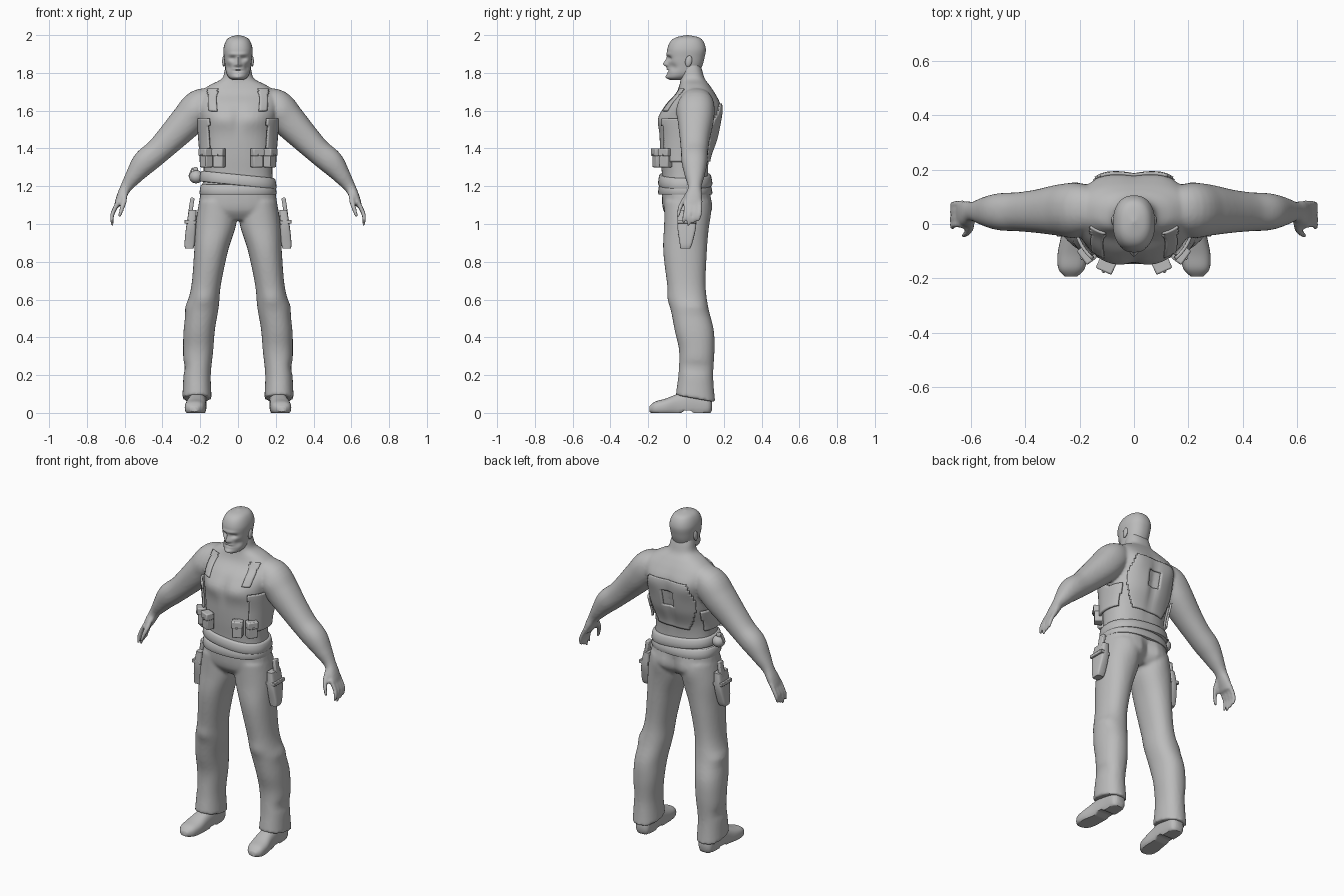
import bpy, bmesh, math
from mathutils import Vector, Matrix

cube = bpy.data.objects.get("Cube")
if cube:
    bpy.data.objects.remove(cube)

grey = bpy.data.materials.new("plain grey")
grey.use_nodes = True
grey.diffuse_color = (0.5, 0.5, 0.5, 1)
grey.node_tree.nodes["Principled BSDF"].inputs["Base Color"].default_value = (0.5, 0.5, 0.5, 1)

X, Y, Z = Vector((1, 0, 0)), Vector((0, 1, 0)), Vector((0, 0, 1))
SIDES = (1, -1)


def spline(rows, steps):
    """Smooth rows of numbers with a Catmull-Rom curve."""
    out = []
    for i in range(len(rows) - 1):
        p = [rows[max(0, min(len(rows) - 1, i + k))] for k in (-1, 0, 1, 2)]
        for j in range(steps):
            t = j / steps
            out.append([b + 0.5 * t * (c - a + t * (2*a - 5*b + 4*c - d + t * (3*(b - c) + d - a)))
                        for a, b, c, d in zip(*p)])
    return out + [list(rows[-1])]


def loft(bm, rows, up=Y, flat=False, power=2.2, sides=28, steps=5, grow=0):
    """Skin rings given as x, y, z, half width, half depth."""
    rows = spline(rows, steps)
    mids = [Vector(r[:3]) for r in rows]
    rings = []
    for i, r in enumerate(rows):
        run = mids[min(i + 1, len(mids) - 1)] - mids[max(i - 1, 0)]
        across = X if flat else up.cross(run).normalized()
        ring = []
        for k in range(sides):
            ang = math.tau * k / sides
            c, s = math.cos(ang), math.sin(ang)
            u = math.copysign(abs(c) ** (2 / power), c) * (max(r[3], 0.002) + grow)
            v = math.copysign(abs(s) ** (2 / power), s) * (max(r[4], 0.002) + grow)
            ring.append(bm.verts.new(mids[i] + across * u + up * v))
        rings.append(ring)
    for a, b in zip(rings, rings[1:]):
        for k in range(sides):
            n = (k + 1) % sides
            bm.faces.new((a[k], a[n], b[n], b[k]))
    bm.faces.new(rings[0])
    bm.faces.new(rings[-1])


def bump(bm, centre, radii, push, mirror=True):
    """Push the surface softly around a point."""
    for s in SIDES if mirror else (1,):
        c = Vector((centre[0] * s, centre[1], centre[2]))
        move = Vector((push[0] * s, push[1], push[2]))
        for v in bm.verts:
            d = sum(((v.co[k] - c[k]) / radii[k]) ** 2 for k in range(3))
            if d < 9:
                v.co += move * math.exp(-d)


def finish(name, bm, remesh=0, bevel=0, angle=40):
    bmesh.ops.recalc_face_normals(bm, faces=bm.faces)
    mesh = bpy.data.meshes.new(name)
    bm.to_mesh(mesh)
    bm.free()
    mesh.materials.append(grey)
    ob = bpy.data.objects.new(name, mesh)
    bpy.context.collection.objects.link(ob)
    for face in mesh.polygons:
        face.use_smooth = True
    if remesh:
        mod = ob.modifiers.new("fuse", "REMESH")
        mod.mode, mod.voxel_size, mod.use_smooth_shade = "VOXEL", remesh, True
        mod = ob.modifiers.new("soften", "SMOOTH")
        mod.factor, mod.iterations = 0.5, 6
    else:
        mesh.set_sharp_from_angle(angle=math.radians(angle))
    if bevel:
        mod = ob.modifiers.new("bevel", "BEVEL")
        mod.width, mod.segments = bevel, 2
    return ob


def box(name, loc, size, turn=0, lean=0, bevel=0.006):
    bm = bmesh.new()
    place = Matrix.Translation(loc) @ Matrix.Rotation(turn, 4, "Z") @ Matrix.Rotation(lean, 4, "Y")
    bmesh.ops.create_cube(bm, size=1, matrix=place @ Matrix.Diagonal((*size, 1)))
    return finish(name, bm, bevel=bevel, angle=30)


def blob(name, loc, size, lean=0):
    bm = bmesh.new()
    place = Matrix.Translation(loc) @ Matrix.Rotation(lean, 4, "X") @ Matrix.Diagonal((*size, 1))
    bmesh.ops.create_uvsphere(bm, u_segments=20, v_segments=12, radius=1, matrix=place)
    return finish(name, bm)


# Torso, shared by the body and the vest
def torso(bm, grow=0, steps=5, sides=40):
    loft(bm, [(0, 0, 1.16, .195, .13), (0, -.005, 1.25, .183, .122), (0, -.005, 1.35, .183, .13),
              (0, .01, 1.45, .19, .15), (0, .018, 1.55, .2, .16), (0, .036, 1.63, .215, .145),
              (0, .05, 1.69, .21, .105), (0, .045, 1.735, .15, .08), (0, .035, 1.77, .085, .064),
              (0, .028, 1.82, .07, .056), (0, .02, 1.86, .06, .05)],
         flat=True, power=2.4, grow=grow, steps=steps, sides=sides)
    bump(bm, (.09, -.14, 1.56), (.08, .1, .05), (0, -.014, 0))
    bump(bm, (0, -.15, 1.56), (.02, .1, .07), (0, .01, 0), False)
    bump(bm, (0, .18, 1.48), (.025, .1, .14), (0, -.014, 0), False)
    bump(bm, (.12, .17, 1.6), (.07, .1, .07), (0, .012, 0))


# Upper body with arms and hands
bm = bmesh.new()
torso(bm)
for s in SIDES:
    loft(bm, [(s * x, y, z, a, b) for x, y, z, a, b in (
        (.12, .055, 1.665, .06, .07), (.2, .055, 1.625, .09, .095), (.265, .052, 1.55, .09, .095),
        (.355, .047, 1.455, .077, .08), (.425, .045, 1.385, .068, .072), (.495, .045, 1.325, .066, .068),
        (.55, .046, 1.255, .047, .052), (.592, .046, 1.195, .031, .036), (.618, .04, 1.145, .025, .046),
        (.638, .036, 1.1, .018, .046))])
    for i in range(4):
        y = .075 - .026 * i
        tip = .99 + .012 * abs(i - 2)
        loft(bm, [(s * .632, y, 1.12, .013, .013), (s * .658, y, 1.07, .012, .012),
                  (s * .668, y - .006, 1.035, .011, .011), (s * .664, y - .012, tip, .008, .008)], sides=12)
    loft(bm, [(s * .6, .02, 1.17, .018, .018), (s * .603, -.015, 1.12, .015, .015),
              (s * .617, -.035, 1.075, .013, .012), (s * .628, -.042, 1.035, .008, .008)], sides=12)
bump(bm, (.22, -.03, 1.6), (.05, .06, .05), (0, -.01, 0))
finish("upper_body", bm, remesh=.008)

# Head with brow, eye sockets, nose, mouth and chin
bm = bmesh.new()
loft(bm, [(0, -.045, 1.762, .025, .035), (0, -.035, 1.775, .048, .06), (0, -.015, 1.8, .062, .082),
          (0, -.005, 1.84, .069, .092), (0, 0, 1.88, .074, .098), (0, .003, 1.925, .077, .102),
          (0, .005, 1.965, .066, .088), (0, .008, 1.988, .045, .06), (0, .008, 2, .004, .004)],
     flat=True, power=2.3, sides=64, steps=8)
bump(bm, (.03, -.1, 1.876), (.02, .04, .012), (0, .014, 0))
bump(bm, (.028, -.1, 1.899), (.03, .03, .009), (0, -.006, 0))
bump(bm, (0, -.1, 1.846), (.012, .04, .014), (0, -.022, 0), False)
bump(bm, (0, -.1, 1.868), (.009, .04, .018), (0, -.012, 0), False)
bump(bm, (.014, -.1, 1.842), (.008, .04, .008), (0, -.007, 0))
bump(bm, (0, -.1, 1.812), (.025, .04, .004), (0, .007, 0), False)
bump(bm, (0, -.1, 1.82), (.022, .04, .005), (0, -.006, 0), False)
bump(bm, (0, -.09, 1.778), (.025, .04, .014), (0, -.013, 0), False)
bump(bm, (.05, -.07, 1.83), (.02, .03, .02), (-.005, .008, 0))
finish("head", bm, angle=60)
for s in SIDES:
    blob("ear", (s * .075, .014, 1.862), (.009, .018, .03), lean=-.2)

# Trousers
bm = bmesh.new()
loft(bm, [(0, 0, 1.22, .19, .125), (0, 0, 1.14, .203, .128), (0, .003, 1.07, .205, .122),
          (0, .003, 1.02, .16, .085)], flat=True, power=2.4)
for s in SIDES:
    loft(bm, [(s * x, y, z, a, b) for x, y, z, a, b in (
        (.108, 0, 1.12, .098, .115), (.117, .002, 1, .108, .118), (.142, -.005, .86, .09, .116),
        (.168, .002, .68, .078, .102), (.187, .018, .56, .085, .1), (.205, .043, .44, .083, .104),
        (.211, .057, .33, .08, .094), (.217, .052, .2, .073, .092), (.217, .05, .075, .078, .105))],
        flat=True)
bump(bm, (.09, .12, 1.08), (.07, .08, .07), (0, .018, 0))
bump(bm, (0, .13, 1.09), (.02, .08, .08), (0, -.02, 0), False)
bump(bm, (.18, -.09, .6), (.05, .05, .04), (0, -.01, 0))
bump(bm, (.25, .05, .56), (.04, .08, .03), (.012, 0, 0))
bump(bm, (.28, .05, .24), (.04, .08, .03), (-.01, 0, 0))
for v in bm.verts:
    if v.co.z < .3:
        v.co.z -= (v.co.y - .05) * .24 * (1 - v.co.z / .3)
finish("trousers", bm, remesh=.009)

# Shoes with flat soles and low heels
for s in SIDES:
    bm = bmesh.new()
    loft(bm, [(s * x, y, z, a, b) for x, y, z, a, b in (
        (.213, .137, .04, .025, .025), (.213, .115, .045, .045, .06), (.214, .04, .05, .048, .075),
        (.218, -.04, .04, .05, .062), (.225, -.11, .03, .056, .045), (.23, -.165, .025, .048, .034),
        (.232, -.194, .02, .022, .014))], up=Z, flat=True, power=2.5)
    for v in bm.verts:
        arch = .012 if -.02 < v.co.y < .03 else 0
        v.co.z = max(v.co.z, arch)
    finish("shoe", bm, angle=50)

# Vest panels and straps that follow the torso
bm = bmesh.new()
torso(bm, grow=.009, steps=10, sides=96)


def on_vest(c):
    x = abs(c.x)
    if c.y < .02:
        return (x > .15 and 1.33 < c.z < 1.56) or (.11 < x < .16 and 1.6 < c.z < 1.72)
    back = x < .1 + .06 * math.sin((c.z - 1.33) * 9) and 1.33 < c.z < 1.64
    return back and not (x < .035 and 1.47 < c.z < 1.57) or (x > .17 and 1.33 < c.z < 1.46)


off = [f for f in bm.faces if not on_vest(f.calc_center_median())]
bmesh.ops.delete(bm, geom=off, context="FACES")
vest = finish("vest", bm)
mod = vest.modifiers.new("thickness", "SOLIDIFY")
mod.thickness, mod.offset = .012, -1

# Belt and crossed sash
for name, low, high, tilt in (("belt", 1.155, 1.21, .0), ("sash", 1.205, 1.262, .1)):
    bm = bmesh.new()
    loft(bm, [(0, -.004, low, .197, .137), (0, -.004, low + .008, .204, .144),
              (0, -.005, high - .008, .198, .138), (0, -.005, high, .188, .128)],
         flat=True, power=2.4, sides=48, steps=2)
    for v in bm.verts:
        v.co.z -= v.co.x * tilt
    finish(name, bm)

# Pouches, holsters and sidearm grips
for s in SIDES:
    for x, y, turn in ((.1, -.147, .42), (.168, -.108, .95)):
        spin = Matrix.Rotation(s * turn, 3, "Z")
        at = Vector((s * x, y, 1.35))
        box("pouch", at, (.058, .046, .1), s * turn)
        box("pouch_flap", at + spin @ Vector((0, -.006, .03)), (.064, .048, .042), s * turn)
        box("pouch_snap", at + spin @ Vector((0, -.03, .015)), (.012, .01, .012), s * turn, bevel=.002)
    bm = bmesh.new()
    loft(bm, [(s * .258, -.004, .87, .022, .026), (s * .256, 0, .9, .027, .034),
              (s * .248, .004, .99, .026, .05), (s * .24, .004, 1.075, .02, .046)],
         flat=True, power=5, sides=24)
    finish("holster", bm, angle=35)
    box("sidearm_grip", (s * .248, .015, 1.09), (.022, .04, .1), lean=-s * .15)
    box("holster_strap", (s * .252, .004, 1.01), (.062, .1, .02), lean=-s * .08, bevel=.003)

# Round canister hanging at the right hip
blob("canister", (-.222, 0, 1.25), (.037, .037, .035))
box("canister_cap", (-.225, 0, 1.29), (.026, .026, .022))
box("canister_lever", (-.25, 0, 1.275), (.008, .018, .05), lean=.4, bevel=.002)
